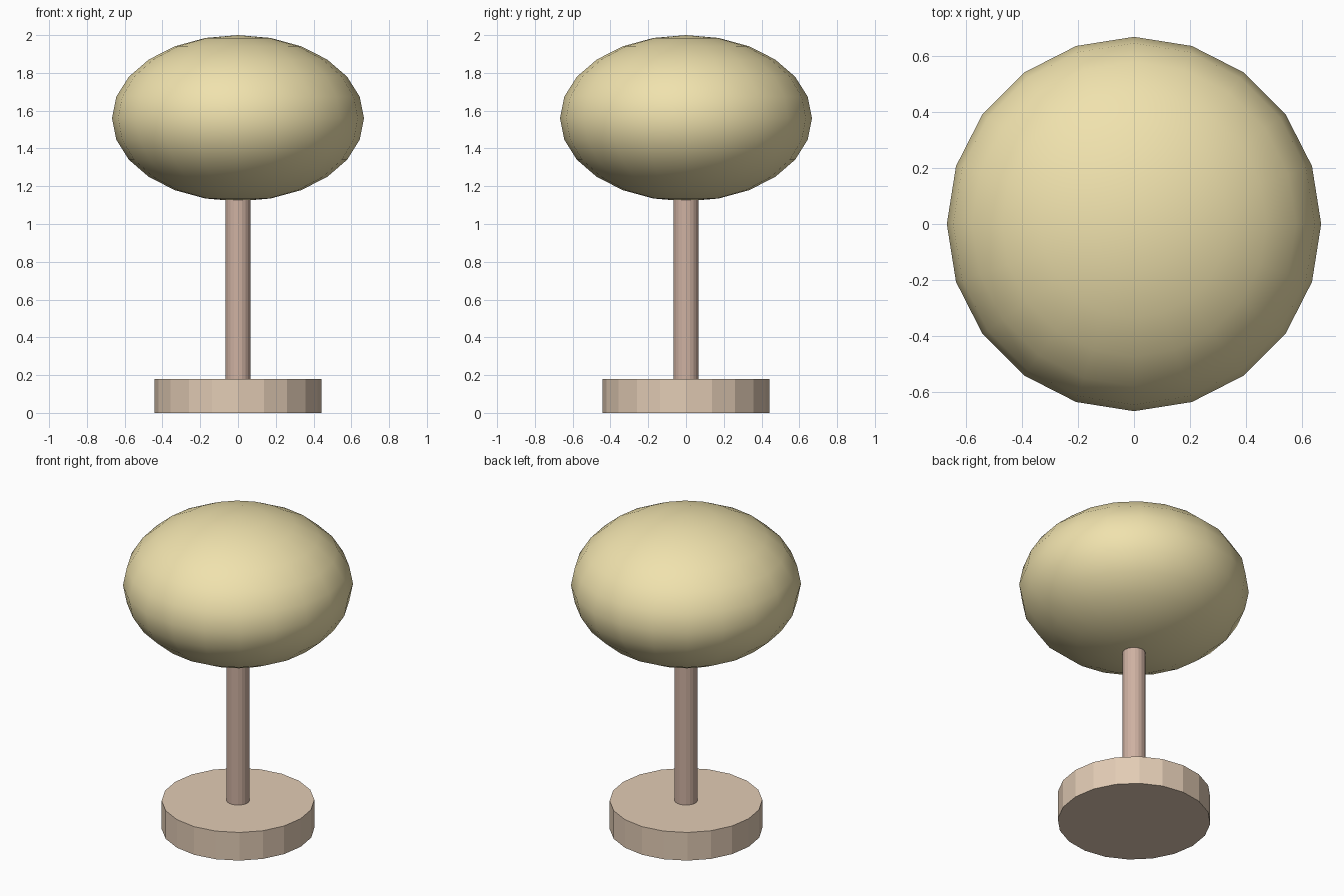
import bpy

if "Cube" in bpy.data.objects:
    bpy.data.objects.remove(bpy.data.objects["Cube"])

SIDES = 20


def paint(obj, name, rgb):
    mat = bpy.data.materials.new(name)
    mat.diffuse_color = (*rgb, 1.0)
    mat.use_nodes = True
    mat.node_tree.nodes["Principled BSDF"].inputs["Base Color"].default_value = mat.diffuse_color
    obj.data.materials.append(mat)


def upright_cylinder(name, radius, z0, z1, rgb):
    bpy.ops.mesh.primitive_cylinder_add(
        vertices=SIDES, radius=radius, depth=z1 - z0, location=(0, 0, (z0 + z1) / 2))
    obj = bpy.context.object
    obj.name = name
    paint(obj, name + "_colour", rgb)
    return obj


# Faceted round foot and thin stem
upright_cylinder("base", 0.443, 0.0, 0.18, (0.76, 0.60, 0.46))
upright_cylinder("stem", 0.067, 0.18, 1.13, (0.62, 0.44, 0.36))

# Flattened smooth globe
bpy.ops.mesh.primitive_uv_sphere_add(segments=SIDES, ring_count=12, radius=1, location=(0, 0, 1.56))
globe = bpy.context.object
globe.name = "globe_shade"
globe.scale = (0.667, 0.667, 0.44)
bpy.ops.object.transform_apply(location=False, rotation=False, scale=True)
bpy.ops.object.shade_smooth()
paint(globe, "globe_colour", (0.87, 0.76, 0.42))
